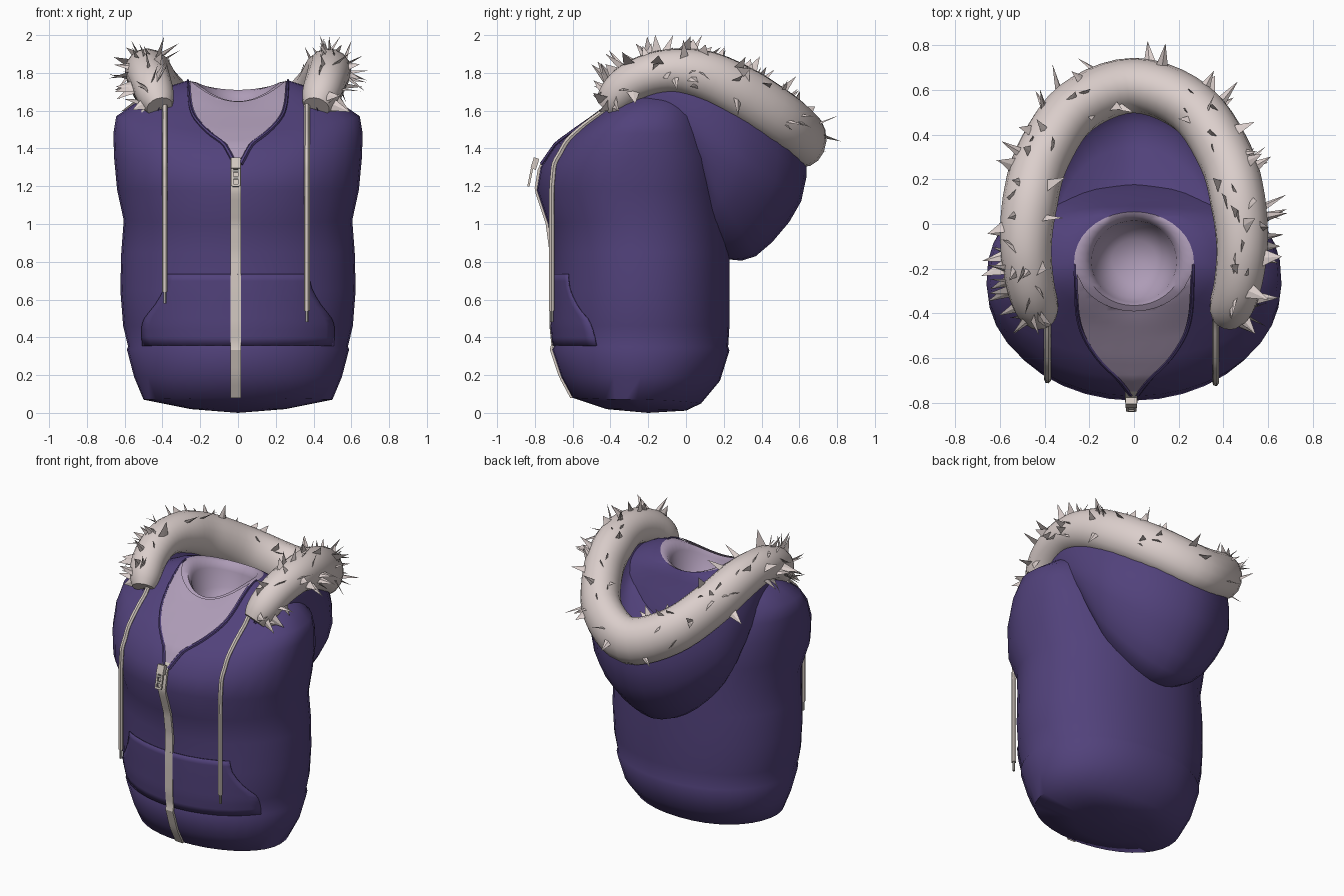
import bpy, bmesh, math, random
from mathutils import Vector
from mathutils.bvhtree import BVHTree

if "Cube" in bpy.data.objects:
    bpy.data.objects.remove(bpy.data.objects["Cube"])

random.seed(4)


def material(name, rgb):
    m = bpy.data.materials.new(name)
    m.diffuse_color = (*rgb, 1)
    m.use_nodes = True
    m.node_tree.nodes["Principled BSDF"].inputs["Base Color"].default_value = m.diffuse_color
    return m


PURPLE = material("purple_cloth", (0.083, 0.054, 0.198))
LAVENDER = material("lavender_shirt", (0.42, 0.33, 0.47))
FUR = material("pale_fur", (0.71, 0.62, 0.60))
CORD = material("beige_cord", (0.66, 0.59, 0.54))
METAL = material("grey_metal", (0.36, 0.34, 0.32))


def finish(name, bm, mats, angle=50):
    bmesh.ops.recalc_face_normals(bm, faces=bm.faces)
    me = bpy.data.meshes.new(name)
    bm.to_mesh(me)
    for m in mats:
        me.materials.append(m)
    for p in me.polygons:
        p.use_smooth = angle > 0
    if angle:
        me.set_sharp_from_angle(angle=math.radians(angle))
    ob = bpy.data.objects.new(name, me)
    bpy.context.collection.objects.link(ob)
    return ob


def smooth_path(pts, steps):
    """Catmull-Rom resampling of a list of vectors."""
    pts = [Vector(p) for p in pts]
    ext = [2 * pts[0] - pts[1]] + pts + [2 * pts[-1] - pts[-2]]
    out = []
    for i in range(1, len(ext) - 2):
        a, b, c, d = ext[i - 1:i + 3]
        for k in range(steps):
            t = k / steps
            out.append(0.5 * (2 * b + (c - a) * t + (2 * a - 5 * b + 4 * c - d) * t * t
                              + (3 * b - a - 3 * c + d) * t ** 3))
    return out + [pts[-1]]


def grid(bm, rows, closed=False):
    """Join rows of points with quads; returns vertices and faces by row."""
    vs = [[bm.verts.new(p) for p in r] for r in rows]
    n = len(vs[0])
    out = []
    for a, b in zip(vs, vs[1:]):
        out.append([bm.faces.new((a[i], a[(i + 1) % n], b[(i + 1) % n], b[i]))
                    for i in range(n if closed else n - 1)])
    return vs, out


def sweep(name, pts, radii, mat, sides=8, tall=lambda p: 1):
    """Round tube along a path with a radius and a height stretch for each point."""
    bm = bmesh.new()
    rows = []
    u = None
    for i, p in enumerate(pts):
        t = (pts[min(i + 1, len(pts) - 1)] - pts[max(i - 1, 0)]).normalized()
        ref = u or t.orthogonal()
        u = (ref - t * ref.dot(t)).normalized()
        v = t.cross(u)
        row = [radii[i] * (u * math.cos(a) + v * math.sin(a))
               for a in (math.tau * k / sides for k in range(sides))]
        rows.append([p + Vector((o.x, o.y, o.z * tall(p))) for o in row])
    vs, _ = grid(bm, rows, True)
    bm.faces.new(vs[0])
    bm.faces.new(vs[-1])
    return finish(name, bm, [mat])


# Torso: rings of half width, front y, back y, then z at front, side and back
RINGS = [
    (.25, -.42, .0, .02, .02, .012), (.50, -.60, .08, .08, .07, .05),
    (.55, -.66, .18, .19, .19, .17), (.588, -.708, .23, .335, .335, .33),
    (.582, -.699, .223, .352, .352, .35), (.608, -.71, .23, .46, .46, .46),
    (.623, -.712, .23, .65, .65, .65), (.618, -.71, .23, .85, .85, .85),
    (.605, -.73, .225, 1.0, 1.02, 1.0), (.64, -.79, .21, 1.18, 1.18, 1.18),
    (.656, -.77, .19, 1.30, 1.35, 1.35), (.66, -.69, .15, 1.42, 1.48, 1.48),
    (.645, -.60, .11, 1.49, 1.57, 1.57), (.53, -.50, .08, 1.56, 1.65, 1.65),
    (.36, -.43, .065, 1.61, 1.73, 1.69), (.268, -.39, .055, 1.635, 1.76, 1.71),
    (.22, -.365, .035, 1.65, 1.75, 1.70), (.19, -.35, .015, 1.625, 1.70, 1.66),
    (.17, -.33, -.0, 1.54, 1.56, 1.56), (.10, -.25, -.07, 1.49, 1.49, 1.49)]
SEG = 36


def ring(hw, yf, yb, zf, zs, zb):
    pts = []
    for k in range(SEG):
        a = math.tau * k / SEG
        s, c = math.sin(a), math.cos(a)
        back = .93 - .16 * max(0, min(1, (zs - 1.0) / .35))
        e = 1 if hw < .3 or c > 0 else back
        x = hw * math.copysign(abs(s) ** e, s)
        y = (yf + yb) / 2 - (yb - yf) / 2 * math.copysign(abs(c) ** e, c)
        pts.append((x, y, zs + ((zf if c > 0 else zb) - zs) * c * c))
    return pts


bm = bmesh.new()
vs, faces = grid(bm, [ring(*r) for r in RINGS], True)
for r in faces[15:]:
    for f in r:
        f.material_index = 1
for row, tip, idx in ((vs[0], (0, -.2, 0), 0), (vs[-1], (0, -.16, 1.475), 1)):
    p = bm.verts.new(tip)
    for k in range(SEG):
        bm.faces.new((row[k], row[(k + 1) % SEG], p)).material_index = idx
bm.normal_update()
tree = BVHTree.FromBMesh(bm)
finish("torso", bm, [PURPLE, LAVENDER], 56)


def on_front(x, z, off):
    return tree.ray_cast(Vector((x, -3, z)), Vector((0, 1, 0)))[0] + Vector((0, -off, 0))


def on_top(x, y, off):
    return tree.ray_cast(Vector((x, y, 3)), Vector((0, 0, -1)))[0] + Vector((0, -off * .6, off))


# Shirt visible in the open neckline, draped over the torso up to the collar
neck = smooth_path([(.004, -.76, 0), (.06, -.69, 0), (.15, -.60, 0), (.215, -.50, 0),
                    (.243, -.41, 0), (.252, -.30, 0), (.255, -.18, 0)], 4)
bm = bmesh.new()
rows = []
for p in neck:
    row = []
    for k in range(-8, 9):
        x = p.x * k / 8
        rim = -.168 - .215 * math.sqrt(max(0, 1 - (x / .262) ** 2))
        row.append(on_top(x, min(p.y, rim), .009))
    rows.append(row)
grid(bm, rows)
finish("shirt_front", bm, [LAVENDER])

# Folded edges beside the neckline, thinning out at the collar
for s in (-1, 1):
    edge = [on_top(s * (p.x + .010), p.y, .003) for p in neck]
    sweep("neckline_edge", edge, [.013 - .0003 * i for i in range(len(edge))], PURPLE, 6)

# Front pouch pocket, nearly flush at the hem
bm = bmesh.new()
sides = smooth_path([(.375, 0, .735), (.39, 0, .66), (.44, 0, .57), (.495, 0, .50),
                     (.51, 0, .44), (.505, 0, .356)], 2)
grid(bm, [[on_front(p.x * k / 12, p.z, .005 + .012 * (p.z - .356)) for k in range(-12, 13)]
          for p in sides])
pocket = finish("pouch_pocket", bm, [PURPLE])
mod = pocket.modifiers.new("thickness", "SOLIDIFY")
mod.thickness = .006
mod.offset = 0

# Zip strip running down the front
bm = bmesh.new()
grid(bm, [[on_front(-.012 + dx, .08 + 1.27 * k / 40, off)
           for dx, off in ((-.028, 0), (-.028, .014), (.028, .014), (.028, 0))]
          for k in range(41)])
finish("zip", bm, [CORD], 30)


def box(name, centre, size, mat, tilt=0):
    bm = bmesh.new()
    bmesh.ops.create_cube(bm, size=1)
    bmesh.ops.scale(bm, vec=size, verts=bm.verts)
    ob = finish(name, bm, [mat], 0)
    ob.location = centre
    ob.rotation_euler.x = tilt
    return ob


# Zip slider with its hanging tab
box("zip_slider", (-.012, -.80, 1.32), (.05, .03, .06), CORD, -.3)
for dx in (-.018, .018):
    box("zip_tab_side", (-.012 + dx, -.823, 1.255), (.012, .012, .11), CORD, -.2)
for dz, mat in ((-.05, CORD), (-.012, METAL), (.025, METAL), (.048, CORD)):
    box("zip_tab_bar", (-.012, -.823 + dz * .2, 1.255 + dz), (.036, .012, .014), mat, -.2)

# Drawstrings lying on the chest then hanging free, with tips
for x, low in ((-.387, .64), (.365, .54)):
    top = [on_front(x, z, .012) for z in (1.59, 1.55, 1.50, 1.44, 1.38, 1.32, 1.25, 1.18)]
    y = top[-1].y
    path = smooth_path([(x, -.40, 1.64)] + top + [(x, y, 1.0), (x, y, low)], 3)
    sweep("drawstring", path, [.015] * len(path), CORD, 6)
    tip = [Vector((x, y, low + .01)), Vector((x, y, low - .06))]
    sweep("drawstring_tip", tip, [.009, .009], METAL, 6)

# Hood: half curves from front to centre back, inner lining to outer base
RIM = [(.415, -.42, 1.62), (.46, -.29, 1.75), (.483, -.1, 1.81), (.465, .1, 1.785),
       (.41, .3, 1.69), (.26, .52, 1.545), (0, .62, 1.452)]
HOOD = [
    [(.30, -.3, 1.5), (.30, -.2, 1.6), (.28, -.05, 1.62), (.25, .03, 1.57),
     (.18, .06, 1.5), (.10, .07, 1.46), (0, .08, 1.44)],
    [(.37, -.38, 1.5), (.40, -.25, 1.6), (.40, -.08, 1.64), (.37, .1, 1.57),
     (.31, .26, 1.47), (.18, .4, 1.36), (0, .45, 1.29)],
    RIM,
    [(.42, -.40, 1.52), (.48, -.25, 1.57), (.52, -.08, 1.60), (.53, .14, 1.47),
     (.47, .34, 1.33), (.28, .53, 1.19), (0, .61, 1.12)],
    [(.42, -.35, 1.48), (.47, -.2, 1.5), (.48, 0, 1.42), (.47, .12, 1.25),
     (.40, .22, 1.08), (.22, .33, .90), (0, .37, .83)],
    [(.40, -.3, 1.45), (.42, -.2, 1.4), (.40, 0, 1.35), (.38, .1, 1.15),
     (.30, .12, 1.0), (.15, .15, .87), (0, .15, .82)]]


def whole(half):
    return [Vector(p) for p in half] + [Vector((-x, y, z)) for x, y, z in half[-2::-1]]


curves = [smooth_path(whole(h), 3) for h in HOOD]
columns = [smooth_path(c, 3) for c in zip(*curves)]
bm = bmesh.new()
grid(bm, columns)
finish("hood", bm, [PURPLE], 70)

# Fur trim: thick tube along the hood rim, taller towards the back
trim = smooth_path(whole(RIM), 5)
n = len(trim) - 1


def trim_radius(i):
    d = min(i, n - i)
    return (.07, .088, .097)[d] if d < 3 else min(.124, .097 + .0018 * d)


sweep("fur_trim", trim, [trim_radius(i) for i in range(n + 1)], FUR, 16,
      lambda p: 1 + .22 * max(0, min(1, (p.y + .05) / .4)))

# Flat pointed tufts scattered over the trim, thicker at the front ends
bm = bmesh.new()
for k in range(100):
    i = random.randint(1, n - 1)
    if k % 4 == 0:
        i = random.choice((random.randint(1, 14), n - random.randint(1, 14)))
    t = (trim[i + 1] - trim[i - 1]).normalized()
    side = t.cross(Vector((0, 0, 1))).normalized()
    if side.dot(trim[i] - Vector((0, 0, trim[i].z))) < 0:
        side = -side
    up = side.cross(t)
    up = up if up.z > 0 else -up
    a = random.uniform(-.8, 2.2)
    out = side * math.cos(a) + up * math.sin(a)
    base = trim[i] + out * (trim_radius(i) - .012)
    lean = Vector([random.uniform(-.6, .6) for _ in range(3)])
    tip = base + (out + lean).normalized() * random.uniform(.065, .125)
    tip.z = min(tip.z, 2.0)
    w = (t + .8 * random.uniform(-1, 1) * out.cross(t)).normalized()
    h = out.cross(w)
    wide = random.uniform(.02, .042)
    tri = [bm.verts.new(base + o) for o in (w * wide, -w * wide, h * .01)]
    apex = bm.verts.new(tip)
    bm.faces.new(tri)
    for j in range(3):
        bm.faces.new((tri[j], tri[(j + 1) % 3], apex))
finish("fur_tufts", bm, [FUR], 0)
